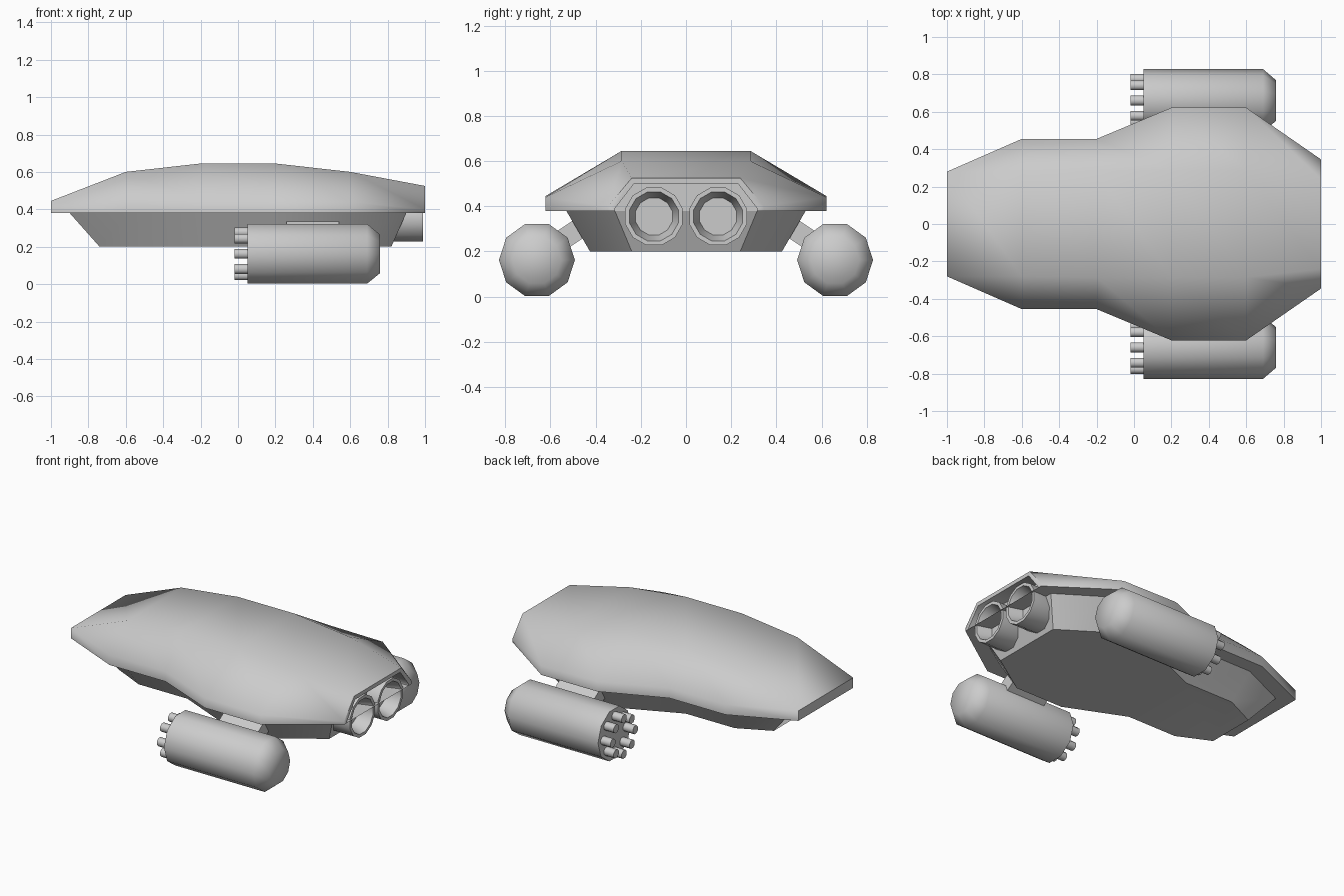
import bpy, bmesh, math
from mathutils import Vector

if "Cube" in bpy.data.objects:
    bpy.data.objects.remove(bpy.data.objects["Cube"])


def finish(name, bm, angle):
    bmesh.ops.remove_doubles(bm, verts=bm.verts, dist=0.0005)
    bmesh.ops.recalc_face_normals(bm, faces=bm.faces)
    me = bpy.data.meshes.new(name)
    bm.to_mesh(me)
    bm.free()
    ob = bpy.data.objects.new(name, me)
    bpy.context.collection.objects.link(ob)
    bpy.ops.object.select_all(action='DESELECT')
    ob.select_set(True)
    bpy.context.view_layer.objects.active = ob
    bpy.ops.object.shade_smooth_by_angle(angle=math.radians(angle))
    return ob


def loft(bm, rows, closed=False, cap_start=False, cap_end=False):
    """Bridge rows of points with quads."""
    vs = [[bm.verts.new(p) for p in r] for r in rows]
    n = len(vs[0])
    for a, b in zip(vs, vs[1:]):
        for i in range(n if closed else n - 1):
            j = (i + 1) % n
            bm.faces.new((a[i], a[j], b[j], b[i]))
    if cap_start:
        bm.faces.new(vs[0])
    if cap_end:
        bm.faces.new(vs[-1])


def ring(x, y, z, r, n, phase=0.0):
    return [(x, y + r * math.cos(phase + 2 * math.pi * i / n),
             z + r * math.sin(phase + 2 * math.pi * i / n)) for i in range(n)]


def turned(name, y, z, profile, n, angle, phase=0.0):
    """Lathe a profile of (x, radius) about an axis along x."""
    bm = bmesh.new()
    loft(bm, [ring(x, y, z, r, n, phase) for x, r in profile], True, True, True)
    return finish(name, bm, angle)


RIM = 0.38


def section(x, w, side, t, top):
    half = [(x, w, RIM), (x, w, side), (x, t, top)]
    return half + [(px, -py, pz) for px, py, pz in reversed(half)]


# Upper shell: cross-sections, then a lip and shallow recess at the rear
shell = [section(-1.0, 0.28, 0.445, 0.28, 0.445),
         section(-0.6, 0.455, 0.445, 0.28, 0.60),
         section(-0.2, 0.455, 0.445, 0.285, 0.645),
         section(0.2, 0.622, 0.445, 0.285, 0.645),
         section(0.6, 0.622, 0.44, 0.285, 0.60),
         section(1.0, 0.345, 0.40, 0.24, 0.525),
         section(1.0, 0.315, 0.39, 0.23, 0.50),
         section(0.9, 0.315, 0.39, 0.23, 0.50)]
bm = bmesh.new()
loft(bm, shell, cap_start=True, cap_end=True)
finish("upper_shell", bm, 65)

# Lower hull: overhanging rim underside, sloped walls, flat belly
rim = [(-1, 0.28), (-0.6, 0.455), (-0.2, 0.455), (0.2, 0.622), (0.6, 0.622), (1.0, 0.345), (1.0, 0.315)]
wall = [(-0.9, 0.22), (-0.58, 0.365), (-0.2, 0.365), (0.2, 0.53), (0.57, 0.53), (0.9, 0.315), (0.9, 0.315)]
belly = [(-0.74, 0.16), (-0.53, 0.26), (-0.18, 0.26), (0.2, 0.425), (0.54, 0.425), (0.82, 0.24), (0.82, 0.24)]


def outline(pts, z):
    return [(x, y, z) for x, y in pts] + [(x, -y, z) for x, y in reversed(pts)]


bm = bmesh.new()
loft(bm, [outline(rim, RIM), outline(wall, RIM)])
front = [bm.verts.new(p) for p in ((-1, 0.28, RIM), (-1, -0.28, RIM), (-0.9, -0.22, RIM), (-0.9, 0.22, RIM))]
bm.faces.new(front)
finish("rim_underside", bm, 30)
bm = bmesh.new()
loft(bm, [outline(wall[:-1], RIM), outline(belly[:-1], 0.20)], True, False, True)
finish("lower_hull", bm, 50)

for s, side in ((1, "left"), (-1, "right")):
    # Engine nozzle with hollow cup
    turned(f"engine_{side}", s * 0.142, 0.355,
           [(0.74, 0.115), (0.80, 0.132), (0.99, 0.132), (0.99, 0.112), (0.95, 0.10), (0.90, 0.085)],
           12, 50, math.pi / 12)

    # Gun pod with tapered tail
    py, pz = s * 0.66, 0.162
    turned(f"gun_pod_{side}", py, pz, [(0.05, 0.168), (0.69, 0.168), (0.76, 0.108)], 10, 55)

    # Ring of eight short barrels
    for i in range(8):
        a = i * math.pi / 4
        turned(f"barrel_{side}_{i + 1}", py + 0.115 * math.cos(a), pz + 0.115 * math.sin(a),
               [(-0.02, 0.028), (0.08, 0.028)], 8, 50, math.pi / 8)

    # Slanted strut from hull to pod
    along = Vector((0, s * 0.83, -0.55)).normalized()
    across = Vector((0, s * 0.55, 0.83)).normalized() * 0.045
    mid = Vector((0, s * 0.52, 0.27))
    a, b = mid - along * 0.16, mid + along * 0.12
    bm = bmesh.new()
    quad = [a - across, a + across, b + across, b - across]
    loft(bm, [[(x, p.y, p.z) for p in quad] for x in (0.26, 0.54)], True, True, True)
    finish(f"strut_{side}", bm, 30)
